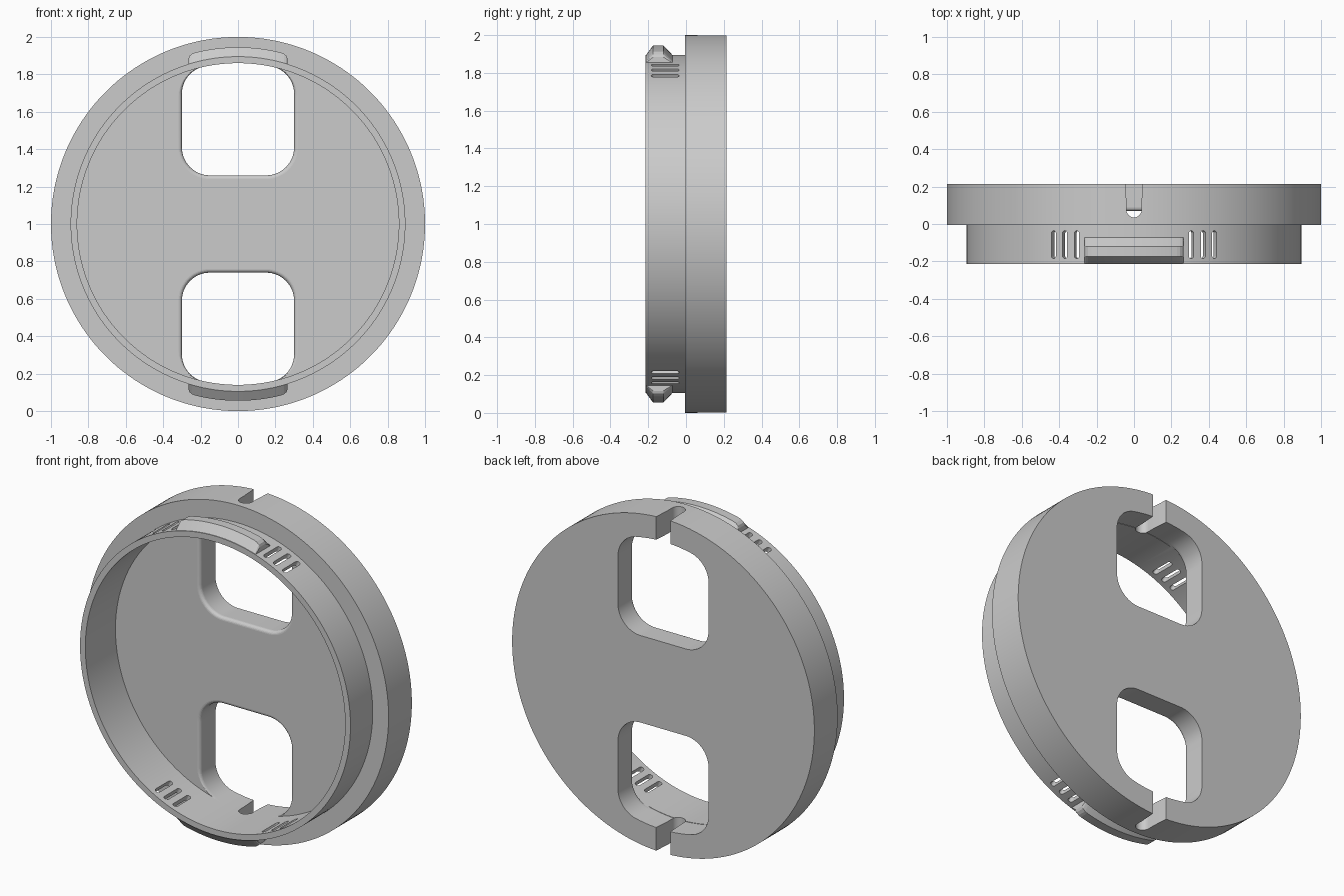
import bpy, bmesh
from math import sin, cos, pi, sqrt, radians, atan2
from mathutils import Vector

if "Cube" in bpy.data.objects:
    bpy.data.objects.remove(bpy.data.objects["Cube"])


def loft(bm, rings):
    """Skin a stack of equal-length closed rings and cap both ends."""
    rows = [[bm.verts.new(p) for p in ring] for ring in rings]
    n = len(rows[0])
    for a, b in zip(rows, rows[1:]):
        for i in range(n):
            bm.faces.new((a[i], a[(i + 1) % n], b[(i + 1) % n], b[i]))
    bm.faces.new(rows[0])
    bm.faces.new(rows[-1][::-1])


def finish(name, bm):
    bmesh.ops.recalc_face_normals(bm, faces=bm.faces)
    mesh = bpy.data.meshes.new(name)
    bm.to_mesh(mesh)
    bm.free()
    ob = bpy.data.objects.new(name, mesh)
    ob.location.z = 1
    bpy.context.collection.objects.link(ob)
    return ob


def activate(ob):
    bpy.ops.object.select_all(action='DESELECT')
    ob.select_set(True)
    bpy.context.view_layer.objects.active = ob


def arc(cx, cy, r, a0, a1, n=14):
    return [(cx + r * cos(a0 + (a1 - a0) * i / n),
             cy + r * sin(a0 + (a1 - a0) * i / n)) for i in range(n + 1)]


# Stepped cap: thick disc, thin collar and recessed floor
SEG = 180
FLOOR = 0.07
profile = [(1, .215), (1, -.005), (.895, -.005), (.895, -.215),
           (.86, -.215), (.86, FLOOR)]
bm = bmesh.new()
loft(bm, [[(r * cos(2 * pi * i / SEG), y, r * sin(2 * pi * i / SEG))
           for i in range(SEG)] for r, y in profile])
body = finish("cap_body", bm)


# Window openings: rounded, top edge follows the collar, front edge flared
def window(d):
    r, R = .15 + d, .862
    cx = .30 + d - r
    cz = sqrt((R - r) ** 2 - cx ** 2)
    t = atan2(cz, cx)
    return (arc(cx, cz, r, 0, t) + arc(0, 0, R, t, pi - t)[1:-1]
            + arc(-cx, cz, r, pi - t, pi)
            + arc(-cx, .26 - d + r, r, pi, 1.5 * pi)
            + arc(cx, .26 - d + r, r, 1.5 * pi, 2 * pi))


F = .02
sections = [(FLOOR - .01, F)]
sections += [(FLOOR + F * (1 - cos(a * pi / 10)), F * (1 - sin(a * pi / 10)))
             for a in range(6)]
sections += [(.3, 0)]
bm = bmesh.new()
for s in (1, -1):
    loft(bm, [[(x, y, s * z) for x, z in window(d)] for y, d in sections])
windows = finish("window_cutter", bm)

# Tapered key notches through the rim
outline = [(-.05, .26), (-.04, .12)] + arc(0, .075, .04, pi, 2 * pi, 24) \
    + [(.04, .12), (.05, .26)]
bm = bmesh.new()
for s in (1, -1):
    loft(bm, [[(x, y, s * z) for x, y in outline] for z in (.80, 1.1)])
notches = finish("notch_cutter", bm)

# Radial vent slots in the collar, three on each side of each clip
capsule = arc(0, -.05, .014, 0, pi) + arc(0, -.17, .014, pi, 2 * pi)
bm = bmesh.new()
for s in (1, -1):
    for side in (1, -1):
        for deg in (20, 24.4, 28.7):
            a = radians(deg) * side
            loft(bm, [[(r * sin(a) + u * cos(a), y, s * (r * cos(a) - u * sin(a)))
                       for u, y in capsule] for r in (.82, .94)])
slots = finish("slot_cutter", bm)

for cutter in (windows, notches, slots):
    cutter.hide_render = True
    mod = body.modifiers.new(cutter.name, 'BOOLEAN')
    mod.operation, mod.solver, mod.object = 'DIFFERENCE', 'EXACT', cutter
    activate(body)
    bpy.ops.object.modifier_apply(modifier=mod.name)
    bpy.data.objects.remove(cutter)

# Snap clips: trapezoid ridge curved around the collar
ridge = [(-.213, .875), (-.213, .892), (-.175, .945), (-.12, .945),
         (-.07, .893), (-.07, .875)]
xs = [-.265, -.26, -.245] + [-.23 + .46 * i / 20 for i in range(21)] + [.245, .26, .265]
clips = []
for name, s in (("top_clip", 1), ("bottom_clip", -1)):
    bm = bmesh.new()
    rings = []
    for x in xs:
        limit = {.265: .922, .26: .935, .245: .943}.get(abs(x), 1)
        rings.append([(x, y, s * sqrt(min(r, limit) ** 2 - x * x)) for y, r in ridge])
    loft(bm, rings)
    clips.append(finish(name, bm))

for ob in [body] + clips:
    activate(ob)
    bpy.ops.object.shade_smooth_by_angle(angle=radians(8))
